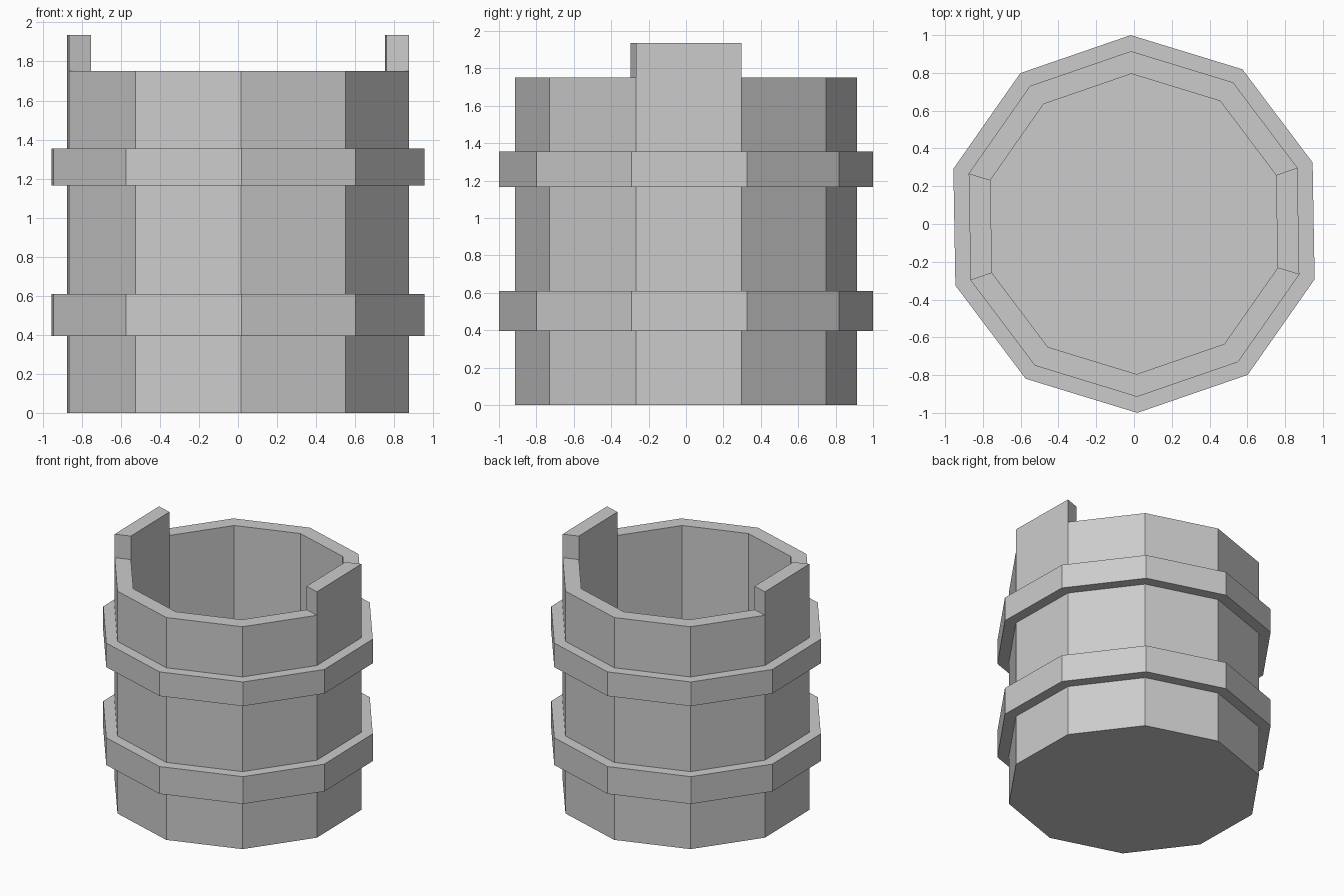
import bpy, bmesh, math

if "Cube" in bpy.data.objects:
    bpy.data.objects.remove(bpy.data.objects["Cube"])

SIDES, TURN = 10, math.radians(19)
R_OUT, R_IN, R_BAND = 0.915, 0.795, 1.0
RIM, LUG, FLOOR = 1.75, 1.935, 0.12


def add_loop(bm, r, z):
    step = 2 * math.pi / SIDES
    return [bm.verts.new((r * math.cos(TURN + i * step), r * math.sin(TURN + i * step), z))
            for i in range(SIDES)]


def bridge(bm, a, b):
    return [bm.faces.new((a[i], a[(i + 1) % SIDES], b[(i + 1) % SIDES], b[i]))
            for i in range(SIDES)]


def finish(bm, name):
    bmesh.ops.recalc_face_normals(bm, faces=bm.faces)
    mesh = bpy.data.meshes.new(name)
    bm.to_mesh(mesh)
    bm.free()
    obj = bpy.data.objects.new(name, mesh)
    bpy.context.collection.objects.link(obj)
    return obj


# Bucket: base, outer wall, rim, inner wall, floor
bm = bmesh.new()
base, outer = add_loop(bm, R_OUT, 0), add_loop(bm, R_OUT, RIM)
inner, floor = add_loop(bm, R_IN, RIM), add_loop(bm, R_IN, FLOOR)
bm.faces.new(base[::-1])
bridge(bm, base, outer)
rim = bridge(bm, outer, inner)
bridge(bm, inner, floor)
bm.faces.new(floor)

# Raised lugs: the two rim segments at left and right pulled upward
for face in [f for f in rim if abs(f.calc_center_median().x) > 0.75]:
    top = bmesh.ops.extrude_discrete_faces(bm, faces=[face])["faces"][0]
    bmesh.ops.translate(bm, verts=top.verts, vec=(0, 0, LUG - RIM))
finish(bm, "bucket_body")

# Hoops around the wall
for name, z0, z1 in (("lower_hoop", 0.395, 0.61), ("upper_hoop", 1.165, 1.355)):
    bm = bmesh.new()
    loops = [add_loop(bm, r, z) for r, z in
             ((R_OUT - 0.02, z0), (R_BAND, z0), (R_BAND, z1), (R_OUT - 0.02, z1))]
    for i in range(4):
        bridge(bm, loops[i], loops[(i + 1) % 4])
    finish(bm, name)
